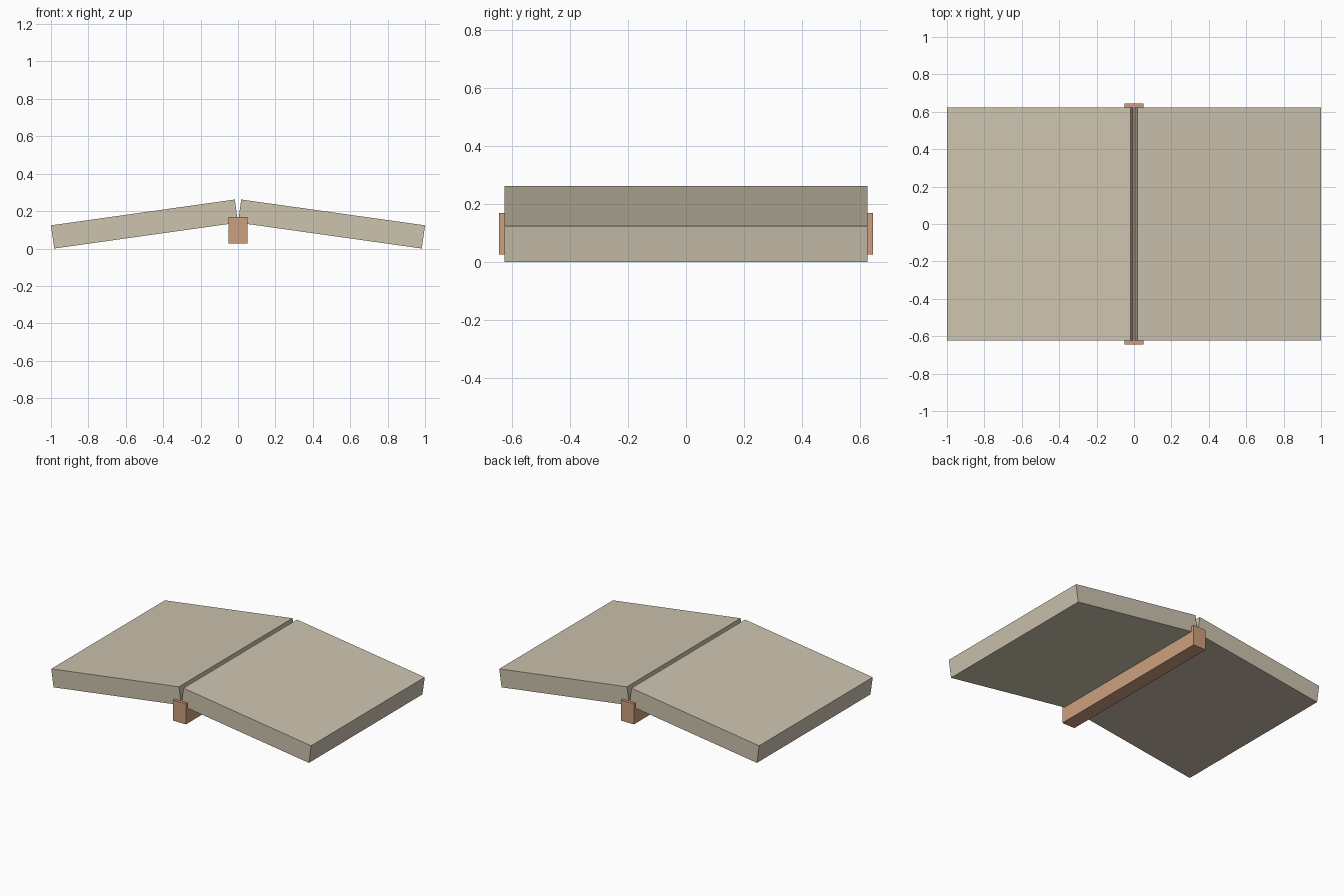
import bpy
import bmesh
import math

cube = bpy.data.objects.get("Cube")
if cube:
    bpy.data.objects.remove(cube, do_unlink=True)


def material(name, color):
    mat = bpy.data.materials.new(name)
    mat.use_nodes = True
    mat.diffuse_color = color
    mat.node_tree.nodes["Principled BSDF"].inputs["Base Color"].default_value = color
    return mat


def extrude_profile(name, profile, half_depth, mat):
    """Extrude a closed x-z profile symmetrically along y."""
    bm = bmesh.new()
    face = bm.faces.new([bm.verts.new((x, -half_depth, z)) for x, z in profile])
    result = bmesh.ops.extrude_face_region(bm, geom=[face])
    moved = [v for v in result["geom"] if isinstance(v, bmesh.types.BMVert)]
    bmesh.ops.translate(bm, vec=(0, 2 * half_depth, 0), verts=moved)
    bmesh.ops.recalc_face_normals(bm, faces=bm.faces)
    mesh = bpy.data.meshes.new(name)
    bm.to_mesh(mesh)
    bm.free()
    mesh.materials.append(mat)
    obj = bpy.data.objects.new(name, mesh)
    bpy.context.collection.objects.link(obj)
    return obj


plaster = material("warm beige", (0.61, 0.55, 0.43, 1))
wood = material("light brown wood", (0.61, 0.35, 0.205, 1))

# Two sloping roof slabs whose lower edges meet at the ridge
pitch = math.radians(8)
thickness = 0.125
length = (1 - thickness * math.sin(pitch)) / math.cos(pitch)
run, ridge = length * math.cos(pitch), length * math.sin(pitch)
dx, dz = thickness * math.sin(pitch), thickness * math.cos(pitch)
for side, label in ((1, "left"), (-1, "right")):
    profile = [(0, ridge), (side * run, 0),
               (side * (run + dx), dz), (side * dx, ridge + dz)]
    extrude_profile(label + "_roof_slab", profile, 0.624, plaster)

# Ridge beam, slightly longer than the slabs
half_width, bottom, top = 0.05, 0.026, 0.169
extrude_profile("ridge_beam", [(-half_width, bottom), (half_width, bottom),
                               (half_width, top), (-half_width, top)], 0.644, wood)
